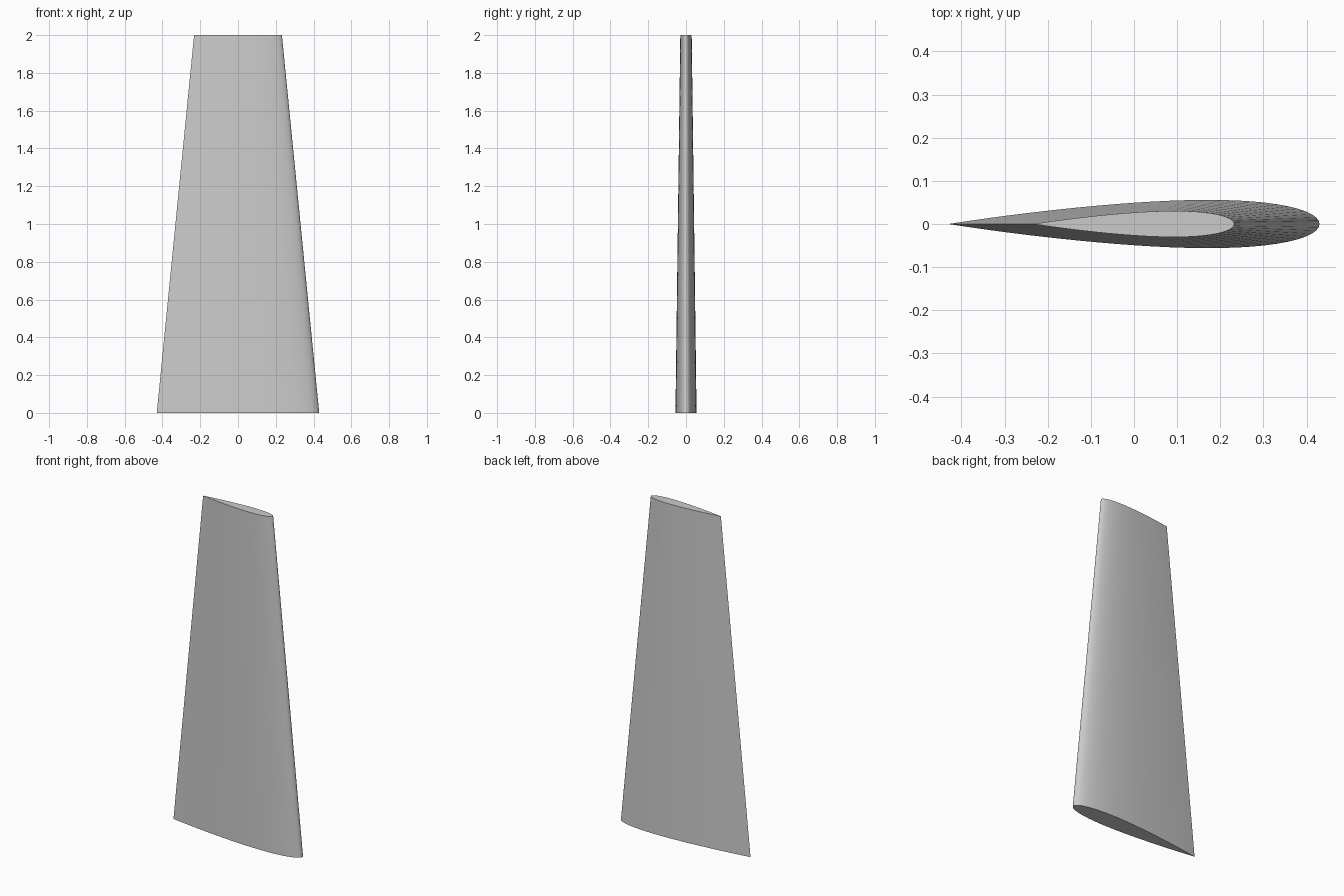
import bpy, bmesh, math

if "Cube" in bpy.data.objects:
    bpy.data.objects.remove(bpy.data.objects["Cube"])

HEIGHT = 2.0
ROOT_CHORD, TIP_CHORD = 0.86, 0.465
THICKNESS = 0.13      # fraction of chord
STEPS = 32            # points along each side of the section


def half_thickness(t):
    """Symmetric aerofoil with a closed trailing edge, t = 0 at the nose."""
    return 5 * THICKNESS * (0.2969 * math.sqrt(t) - 0.126 * t - 0.3516 * t**2
                            + 0.2843 * t**3 - 0.1036 * t**4)


def section(bm, chord, z):
    """Closed ring: nose at +x, back along +y side, return along -y side."""
    ts = [(1 - math.cos(math.pi * i / STEPS)) / 2 for i in range(STEPS + 1)]
    upper = [(t, half_thickness(t)) for t in ts]
    upper[-1] = (1.0, 0.0)
    lower = [(t, -y) for t, y in reversed(upper[1:-1])]
    return [bm.verts.new(((0.5 - t) * chord, y * chord, z)) for t, y in upper + lower]


# Tapered blade lofted between root and tip sections
bm = bmesh.new()
root = section(bm, ROOT_CHORD, 0)
tip = section(bm, TIP_CHORD, HEIGHT)
n = len(root)
for i in range(n):
    j = (i + 1) % n
    bm.faces.new((root[i], root[j], tip[j], tip[i]))
bm.faces.new(root[::-1])
bm.faces.new(tip)
bmesh.ops.recalc_face_normals(bm, faces=bm.faces)

mesh = bpy.data.meshes.new("wing_blade")
bm.to_mesh(mesh)
bm.free()
blade = bpy.data.objects.new("wing_blade", mesh)
bpy.context.collection.objects.link(blade)

# Smooth skin with crisp end caps and trailing edge
bpy.context.view_layer.objects.active = blade
blade.select_set(True)
bpy.ops.object.shade_smooth_by_angle(angle=math.radians(30))
for edge in mesh.edges:
    if all(abs(mesh.vertices[v].co.x) > 0 and mesh.vertices[v].co.x < 0
           and abs(mesh.vertices[v].co.y) < 1e-6 for v in edge.vertices):
        edge.use_edge_sharp = True
